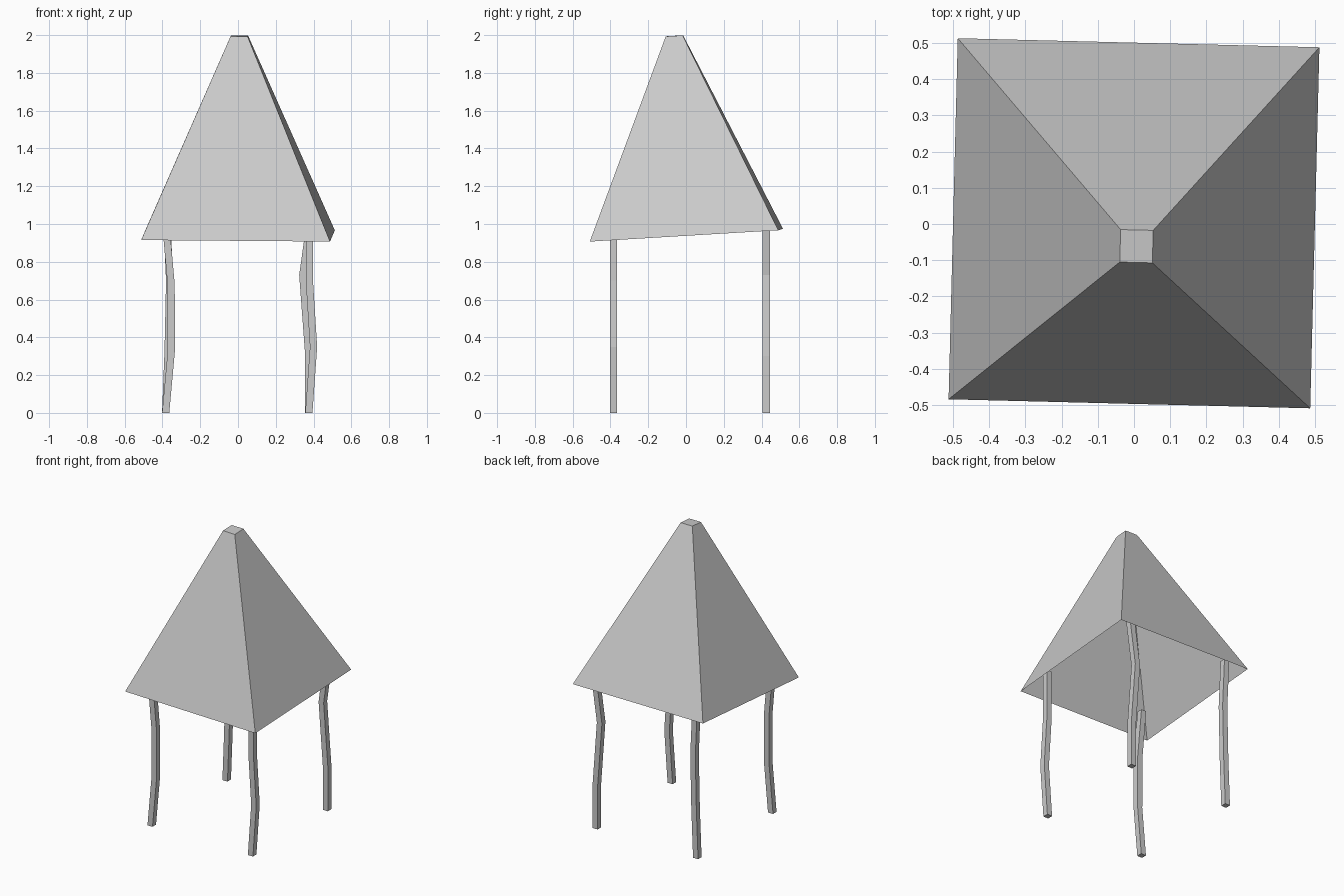
import bpy, bmesh
from math import radians, sqrt
from mathutils import Matrix, Euler

if "Cube" in bpy.data.objects:
    bpy.data.objects.remove(bpy.data.objects["Cube"])


def add_object(name, bm):
    mesh = bpy.data.meshes.new(name)
    bm.to_mesh(mesh)
    bm.free()
    obj = bpy.data.objects.new(name, mesh)
    bpy.context.collection.objects.link(obj)
    return obj


# Roof: hollow, slightly tilted four-sided frustum, open underneath
HEIGHT = 1.057
bm = bmesh.new()
bmesh.ops.create_cone(bm, cap_ends=True, segments=4,
                      radius1=0.5 * sqrt(2), radius2=0.045 * sqrt(2), depth=HEIGHT,
                      matrix=Matrix.Translation((0, 0, HEIGHT / 2)) @ Matrix.Rotation(radians(45), 4, 'Z'))
bm.faces.ensure_lookup_table()
base = min(bm.faces, key=lambda f: f.calc_center_median().z)
bmesh.ops.delete(bm, geom=[base], context='FACES_ONLY')
tilt = Euler((radians(3.43), radians(0.46), radians(-1.43))).to_matrix().to_4x4()
bm.transform(Matrix.Translation((0, 0.002, 0.941)) @ tilt)
add_object("roof", bm)


# Legs: square posts, straight in y and crooked in x
def leg(name, y, path, half=0.019):
    bm = bmesh.new()
    rings = [[bm.verts.new((x + sx * half, y + sy * half, z))
              for sx, sy in ((-1, -1), (1, -1), (1, 1), (-1, 1))] for x, z in path]
    for low, high in zip(rings, rings[1:]):
        for i in range(4):
            j = (i + 1) % 4
            bm.faces.new((low[i], low[j], high[j], high[i]))
    bm.faces.new(rings[0][::-1])
    bm.faces.new(rings[-1])
    add_object(name, bm)


FRONT, BACK, TOP = -0.383, 0.425, 1.03
leg("front_left_leg", FRONT, [(-0.383, 0), (-0.353, 0.33), (-0.354, 0.68), (-0.385, TOP)])
leg("front_right_leg", FRONT, [(0.375, 0), (0.400, 0.35), (0.378, 0.70), (0.378, TOP)])
leg("back_left_leg", BACK, [(-0.383, 0), (-0.370, 0.33), (-0.362, 0.70), (-0.377, TOP)])
leg("back_right_leg", BACK, [(0.375, 0), (0.375, 0.30), (0.343, 0.73), (0.385, TOP)])
